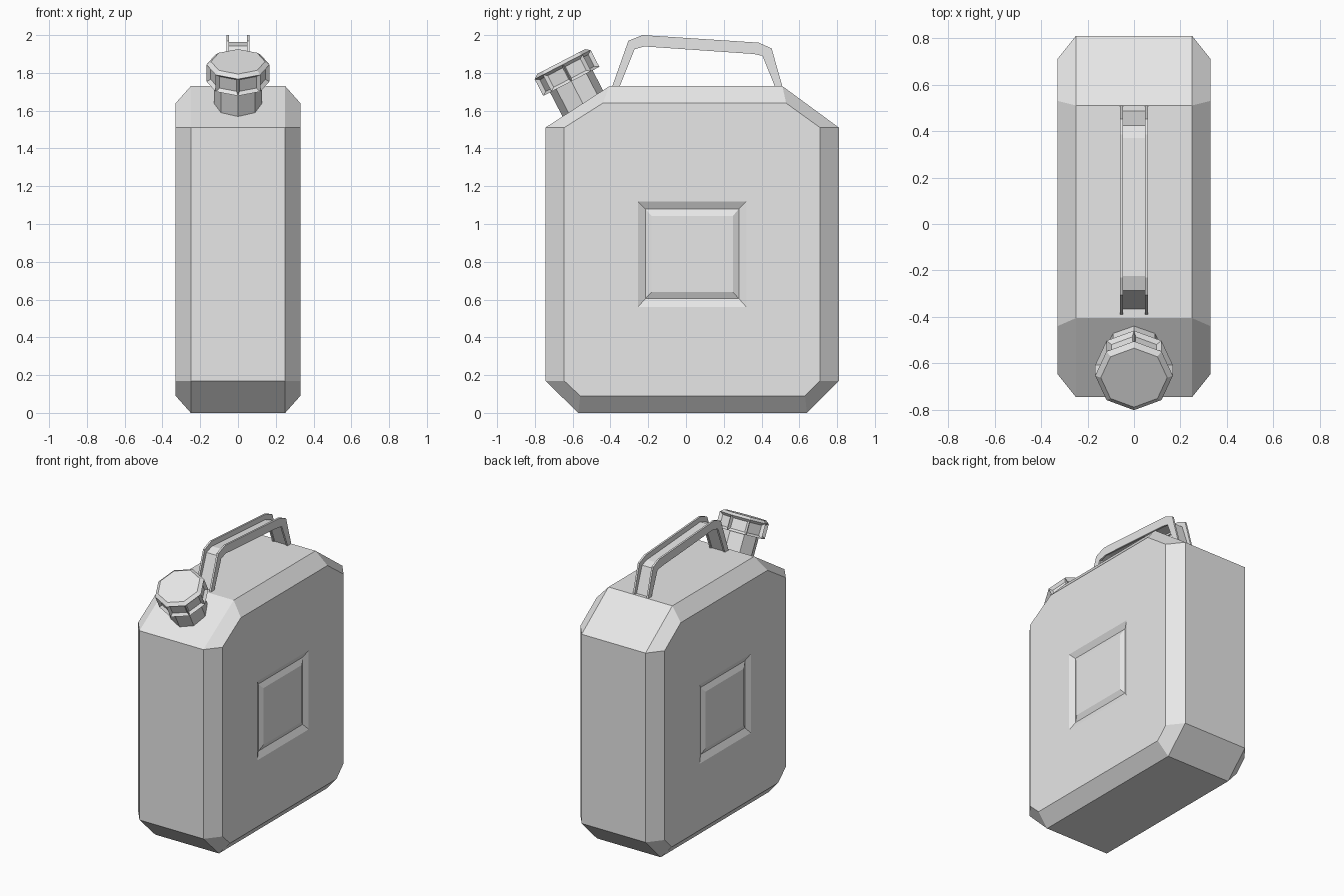
import bpy
import bmesh
from math import pi, atan2
from mathutils import Matrix, Vector

cube = bpy.data.objects.get("Cube")
if cube:
    bpy.data.objects.remove(cube)

metal = bpy.data.materials.new("plain grey")
metal.use_nodes = True
grey = (0.8, 0.8, 0.8, 1)
metal.diffuse_color = grey
metal.node_tree.nodes["Principled BSDF"].inputs["Base Color"].default_value = grey


def finish(name, bm, matrix=Matrix()):
    bmesh.ops.recalc_face_normals(bm, faces=bm.faces)
    mesh = bpy.data.meshes.new(name)
    bm.to_mesh(mesh)
    bm.free()
    mesh.materials.append(metal)
    obj = bpy.data.objects.new(name, mesh)
    obj.matrix_world = matrix
    bpy.context.collection.objects.link(obj)
    return obj


def ring(bm, x, outline):
    return [bm.verts.new((x, y, z)) for y, z in outline]


def bridge(bm, a, b):
    n = len(a)
    for i in range(n):
        j = (i + 1) % n
        bm.faces.new((a[i], a[j], b[j], b[i]))


def rectangle(y0, y1, z0, z1):
    return [(y0, z1), (y1, z1), (y1, z0), (y0, z0)]


# Can body: wide middle outline, smaller side outlines, grooved side panels
middle = [(-.745, 1.51), (-.405, 1.73), (.51, 1.73), (.81, 1.51),
          (.81, .17), (.64, 0), (-.57, 0), (-.745, .17)]
side = [(-.645, 1.51), (-.44, 1.64), (.53, 1.64), (.71, 1.51),
        (.71, .17), (.63, .09), (-.56, .09), (-.645, .17)]
panel_steps = [(.33, rectangle(-.255, .32, .56, 1.12)),
               (.31, rectangle(-.215, .28, .605, 1.08)),
               (.326, rectangle(-.182, .248, .64, 1.042))]

bm = bmesh.new()
edges = []
for s in (-1, 1):
    wide = ring(bm, s * .25, middle)
    flat = ring(bm, s * .33, side)
    bridge(bm, wide, flat)
    edges.append(wide)
    steps = [ring(bm, s * x, outline) for x, outline in panel_steps]
    for i in range(4):
        j = (i + 1) % 4
        bm.faces.new((flat[2 * i], flat[2 * i + 1], steps[0][i]))
        bm.faces.new((flat[2 * i + 1], flat[2 * j], steps[0][j], steps[0][i]))
    bridge(bm, steps[0], steps[1])
    bridge(bm, steps[1], steps[2])
    bm.faces.new(steps[2])
bridge(bm, *edges)
finish("can_body", bm)

# Handle: two side plates joined by a recessed web
outer = [(-.39, 1.73), (-.305, 1.97), (-.23, 2.0), (.385, 1.96), (.453, 1.93), (.51, 1.73)]
inner = [(-.35, 1.73), (-.272, 1.925), (-.22, 1.94), (.36, 1.9), (.405, 1.89), (.47, 1.73)]


def arch(name, x0, x1, t0, t1):
    """Extrude the strip between two fractions of the handle depth."""
    def blend(t):
        return [tuple(Vector(a).lerp(Vector(b), t)) for a, b in zip(outer, inner)]
    top, low = blend(t0), blend(t1)
    bm = bmesh.new()
    loops = [(ring(bm, x, top), ring(bm, x, low)) for x in (x0, x1)]
    bridge(bm, loops[0][0] + loops[0][1][::-1], loops[1][0] + loops[1][1][::-1])
    for a, b in loops:
        for i in range(len(a) - 1):
            bm.faces.new((a[i], a[i + 1], b[i + 1], b[i]))
    finish(name, bm)


arch("handle_plate_left", .047, .06, 0, 1)
arch("handle_plate_right", -.06, -.047, 0, 1)
arch("handle_web", -.047, .047, .6, .8)

# Spout and cap share one tilted axis
tilt = Matrix.Translation((0, -.607, 1.755)) @ Matrix.Rotation(atan2(.46, .888), 4, "X")


def octagon_stack(levels):
    bm = bmesh.new()
    loops = []
    for z, r in levels:
        loop = [bm.verts.new(Matrix.Rotation(i * pi / 4, 3, "Z") @ Vector((r, 0, z)))
                for i in range(8)]
        if loops:
            bridge(bm, loops[-1], loop)
        loops.append(loop)
    bm.faces.new(loops[0])
    bm.faces.new(loops[-1])
    bmesh.ops.recalc_face_normals(bm, faces=bm.faces)
    return bm


finish("spout_neck", octagon_stack([(-.16, .127), (.02, .127)]), tilt)

# Cap with a dented grip on each side
bm = octagon_stack([(0, .167), (.1, .167), (.118, .143)])
grips = [f for f in bm.faces if abs(f.normal.z) < .1]
bmesh.ops.inset_individual(bm, faces=grips, thickness=.022, depth=-.018)
finish("spout_cap", bm, tilt)
